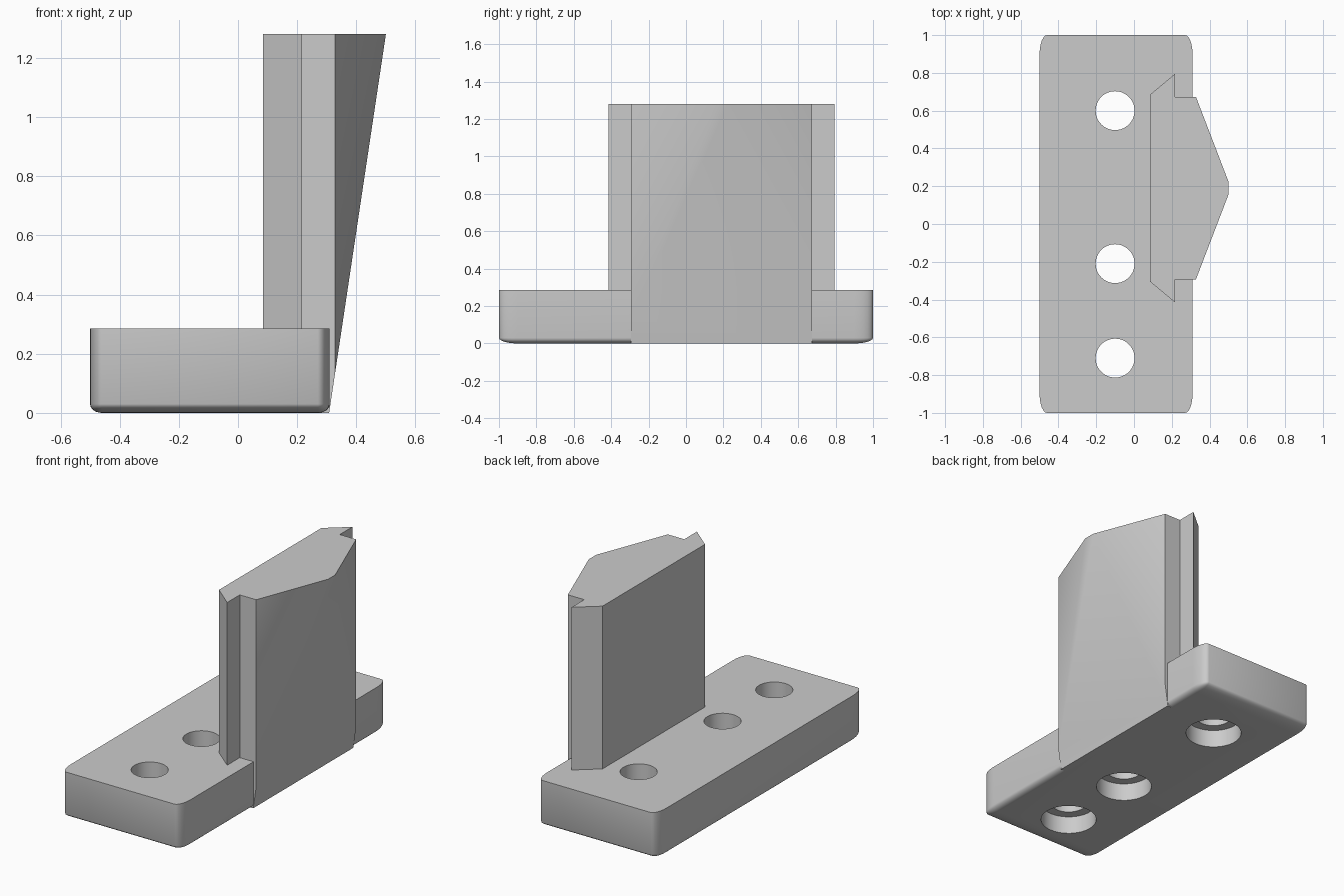
import bpy, bmesh
from math import cos, sin, pi, radians
from mathutils import Vector

cube = bpy.data.objects.get("Cube")
if cube:
    bpy.data.objects.remove(cube, do_unlink=True)

grey = bpy.data.materials.new("plain grey")
grey.use_nodes = True
grey.diffuse_color = (0.6, 0.6, 0.6, 1)
grey.node_tree.nodes["Principled BSDF"].inputs["Base Color"].default_value = (0.6, 0.6, 0.6, 1)


def make_object(name, bm):
    bmesh.ops.recalc_face_normals(bm, faces=bm.faces)
    mesh = bpy.data.meshes.new(name)
    bm.to_mesh(mesh)
    bm.free()
    mesh.materials.append(grey)
    obj = bpy.data.objects.new(name, mesh)
    bpy.context.collection.objects.link(obj)
    return obj


def loft(bm, rings):
    """Join rings of equal length with side faces and cap both ends."""
    loops = [[bm.verts.new(p) for p in ring] for ring in rings]
    n = len(loops[0])
    for a, b in zip(loops, loops[1:]):
        for i in range(n):
            j = (i + 1) % n
            bm.faces.new((a[i], a[j], b[j], b[i]))
    bm.faces.new(loops[0][::-1])
    bm.faces.new(loops[-1])


def select(obj):
    bpy.ops.object.select_all(action="DESELECT")
    obj.select_set(True)
    bpy.context.view_layer.objects.active = obj


BASE_TOP, TOTAL_TOP = 0.285, 1.28

# Base plate: sides and bottom rounded, top edge left sharp
size = Vector((0.81, 2.0, BASE_TOP))
radius = Vector((0.04, 0.1, 0.03))
bm = bmesh.new()
bmesh.ops.create_cube(bm, size=1)
for v in bm.verts:
    v.co = Vector([v.co[i] * size[i] / radius[i] for i in range(3)])
edges = [e for e in bm.edges if min(v.co.z for v in e.verts) < 0]
bmesh.ops.bevel(bm, geom=edges, offset=1, segments=6, profile=0.5, affect="EDGES")
bmesh.ops.scale(bm, vec=radius, verts=bm.verts)
bmesh.ops.translate(bm, vec=(-0.095, 0, BASE_TOP / 2), verts=bm.verts)
base = make_object("base_plate", bm)

# Counterbored screw holes, wide from below
bm = bmesh.new()
for y in (0.6, -0.21, -0.71):
    loft(bm, [[(-0.1 + r * cos(2 * pi * k / 48), y + r * sin(2 * pi * k / 48), z)
               for k in range(48)]
              for r, z in ((0.16, -0.1), (0.16, 0.11), (0.103, 0.11), (0.103, 0.4))])
cutter = make_object("hole_cutter", bm)
cutter.hide_render = True
select(base)
mod = base.modifiers.new("holes", "BOOLEAN")
mod.operation, mod.solver, mod.object = "DIFFERENCE", "EXACT", cutter
bpy.ops.object.modifier_apply(modifier=mod.name)
bpy.data.objects.remove(cutter, do_unlink=True)

# Upright: mirrored dovetail and pointed nose profile
half = [(0.085, 0.495), (0.217, 0.605), (0.217, 0.483), (0.328, 0.483), (0.5, 0.035)]
profile = half + [(x, -y) for x, y in reversed(half)]
bm = bmesh.new()
loft(bm, [[(x, y + 0.19, z) for x, y in profile] for z in (0, TOTAL_TOP)])

# Slanted front face, cutting the nose back towards the bottom
cut = bmesh.ops.bisect_plane(
    bm, geom=bm.verts[:] + bm.edges[:] + bm.faces[:],
    plane_co=(0.308, 0, 0), plane_no=(TOTAL_TOP, 0, 0.308 - 0.4999), clear_outer=True)
bmesh.ops.holes_fill(bm, edges=[e for e in bm.edges if e.is_boundary])
upright = make_object("dovetail_upright", bm)

for obj in (base, upright):
    select(obj)
    bpy.ops.object.shade_smooth_by_angle(angle=radians(30))
